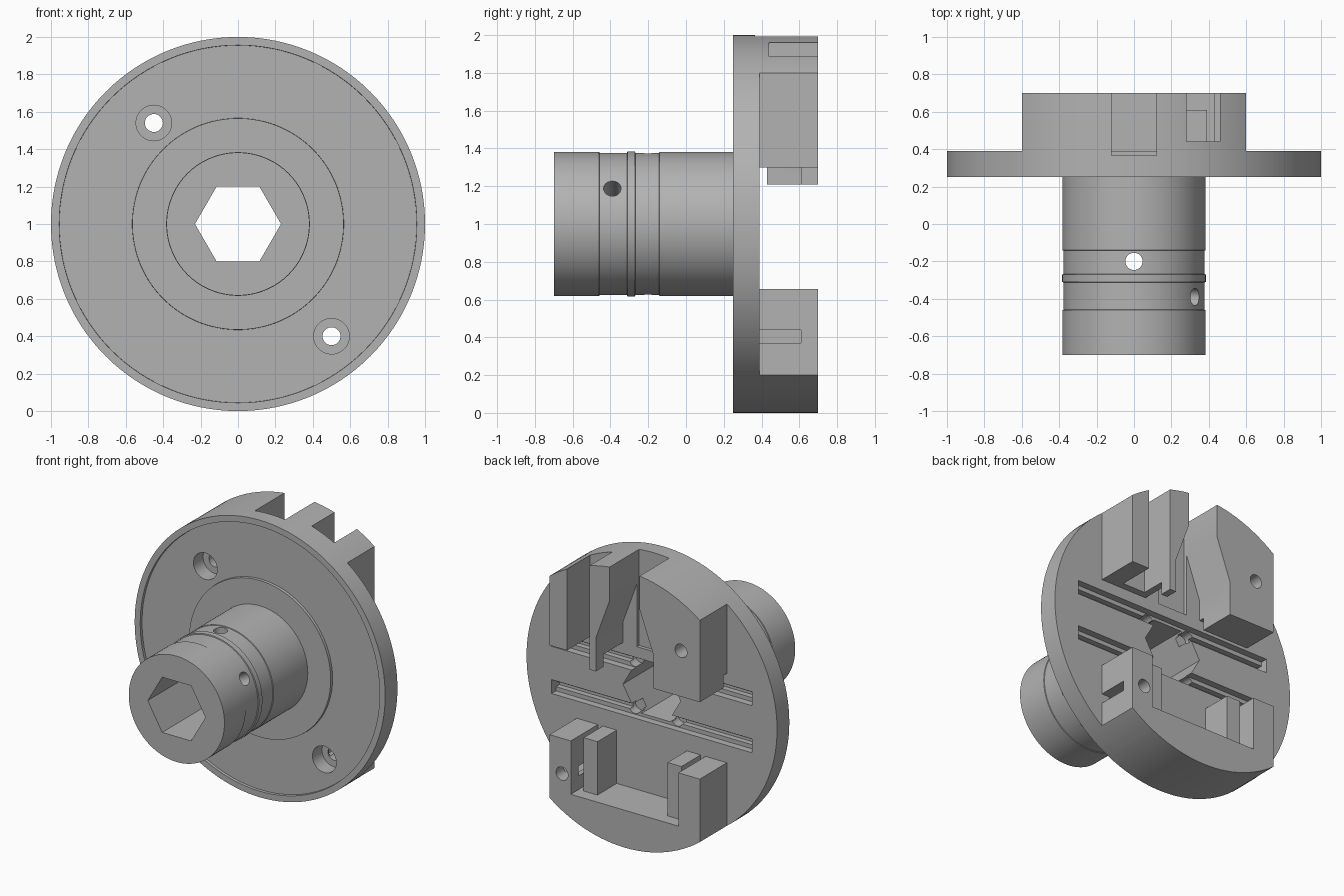
import bpy, bmesh, math
from mathutils import Matrix, Vector

cube = bpy.data.objects.get("Cube")
if cube:
    bpy.data.objects.remove(cube, do_unlink=True)

grey = bpy.data.materials.new("machined grey")
grey.use_nodes = True
grey.diffuse_color = (0.45, 0.45, 0.45, 1)
grey.node_tree.nodes["Principled BSDF"].inputs["Base Color"].default_value = (0.45, 0.45, 0.45, 1)


def add_object(name, bm):
    bmesh.ops.recalc_face_normals(bm, faces=bm.faces)
    mesh = bpy.data.meshes.new(name)
    bm.to_mesh(mesh)
    bm.free()
    mesh.materials.append(grey)
    obj = bpy.data.objects.new(name, mesh)
    bpy.context.collection.objects.link(obj)
    return obj


def prism(name, outline, y0, y1):
    """Extrude an (x, z) outline from y0 to y1."""
    bm = bmesh.new()
    face = bm.faces.new([bm.verts.new((x, y0, z)) for x, z in outline])
    ext = bmesh.ops.extrude_face_region(bm, geom=[face])
    verts = [v for v in ext["geom"] if isinstance(v, bmesh.types.BMVert)]
    bmesh.ops.translate(bm, vec=(0, y1 - y0, 0), verts=verts)
    return add_object(name, bm)


def box(name, x0, x1, y0, y1, z0, z1):
    return prism(name, [(x0, z0), (x1, z0), (x1, z1), (x0, z1)], y0, y1)


def ngon(r, sides=128, x=0, z=1):
    steps = [math.tau * i / sides for i in range(sides)]
    return [(x + r * math.cos(a), z + r * math.sin(a)) for a in steps]


def lathe(name, profile, sides=128):
    """Turn (radius, y) points about the main axis and cap both ends."""
    bm = bmesh.new()
    rings = [[bm.verts.new((x, y, z)) for x, z in ngon(r, sides)] for r, y in profile]
    for a, b in zip(rings, rings[1:]):
        for i in range(sides):
            j = (i + 1) % sides
            bm.faces.new((a[i], a[j], b[j], b[i]))
    bm.faces.new(rings[0])
    bm.faces.new(rings[-1])
    return add_object(name, bm)


def radial_hole(angle, y, length, offset):
    """Drill whose axis is tilted from vertical about the main axis."""
    rot = Matrix.Rotation(angle, 4, 'Y')
    m = Matrix.Translation((0, y, 1)) @ rot @ Matrix.Translation((0, 0, offset))
    bm = bmesh.new()
    bmesh.ops.create_cone(bm, cap_ends=True, segments=32, radius1=0.046,
                          radius2=0.046, depth=length, matrix=m)
    return add_object("drill", bm)


def combine(obj, tool, mode='DIFFERENCE'):
    mod = obj.modifiers.new("bool", 'BOOLEAN')
    mod.operation = mode
    mod.solver = 'EXACT'
    mod.object = tool
    bpy.context.view_layer.update()
    dg = bpy.context.evaluated_depsgraph_get()
    mesh = bpy.data.meshes.new_from_object(obj.evaluated_get(dg))
    obj.modifiers.clear()
    obj.data = mesh
    bpy.data.objects.remove(tool, do_unlink=True)


def hex_bore():
    return prism("hex_bore", ngon(0.23, 6), -1, 1)


BACK, TIP = 0.39, 0.70
BOLTS = [(-0.45, 1.54), (0.5, 0.4)]

# Flange disc with a shallow ring recess on its front
flange = lathe("flange", [(0.565, 0.25), (0.566, 0.27), (0.955, 0.27),
                          (0.956, 0.25), (1, 0.25), (1, BACK)])
combine(flange, hex_bore())
for z in (0.83, 1.17):
    # Long stepped grooves across the back
    combine(flange, box("groove", -0.8, 0.8, 0.34, 0.5, z - 0.05, z + 0.05))
    combine(flange, box("deep_groove", -0.8, 0.8, 0.30, 0.5, z - 0.02, z + 0.02))
    for x in (-0.17, 0.17):
        combine(flange, prism("pin_hole", ngon(0.045, 24, x, z), 0.27, 0.6))
combine(flange, box("channel_floor", -0.12, 0.12, 0.365, 0.5, 1.3, 2.1))

# Hub with shallow turned bands
hub = lathe("hub", [(0.382, -0.70), (0.382, -0.46), (0.377, -0.458), (0.377, -0.312),
                    (0.384, -0.31), (0.384, -0.27), (0.377, -0.268),
                    (0.377, -0.142), (0.382, -0.14), (0.382, 0.25)])
combine(hub, hex_bore())
combine(hub, radial_hole(0, -0.2, 1.2, 0))
combine(hub, radial_hole(math.radians(60), -0.39, 0.5, 0.3))

# Upper jaw pieces
upper_wide = prism("upper_wide_block", [(-0.6, 1.21), (-0.23, 1.21), (-0.23, 1.45),
                                        (-0.12, 1.75), (-0.12, 2.1), (-0.6, 2.1)], BACK, TIP)
combine(upper_wide, box("undercut", -0.7, 0, 0.3, 0.43, 1.1, 1.30))
tooth = prism("upper_tooth", [(0.28, 1.21), (0.23, 1.21), (0.23, 1.45),
                              (0.12, 1.75), (0.12, 2.1), (0.28, 2.1)], BACK, TIP)
combine(tooth, box("undercut", 0.1, 0.4, 0.3, 0.61, 1.1, 1.30))
pieces = [
    upper_wide, tooth,
    box("upper_narrow_post", 0.46, 0.6, BACK, TIP, 1.30, 2.1),
    box("upper_slot_floor", 0.28, 0.46, BACK, 0.44, 1.30, 2.1),
]

# Lower jaw: mirrored posts and ribs joined by a bottom ledge
for side, s in (("left", 1), ("right", -1)):
    post = box(side + "_lower_post", *sorted((s * 0.43, s * 0.6)), BACK, TIP, -0.1, 0.655)
    if s > 0:
        combine(post, box("slit", 0.3, 0.7, 0.3, 0.61, 0.37, 0.44))
    pieces.append(post)
    pieces.append(box(side + "_lower_rib", *sorted((s * 0.28, s * 0.39)),
                      BACK, 0.61, 0.27, 0.655))
pieces.append(box("lower_ledge", -0.43, 0.43, BACK, TIP, -0.1, 0.27))

# Trim the jaws to the round outline
for piece in pieces:
    combine(piece, prism("trim", ngon(1), 0, 1), 'INTERSECT')

# Counterbored bolt holes through the flange and the jaws
for (x, z), jaw in zip(BOLTS, (upper_wide, pieces[4])):
    combine(flange, prism("bolt_hole", ngon(0.048, 32, x, z), 0, 1))
    combine(flange, prism("counterbore", ngon(0.095, 48, x, z), 0, 0.38))
    combine(jaw, prism("bolt_hole", ngon(0.048, 32, x, z), 0, 1))

# Smooth the turned surfaces, keep edges sharp
bpy.ops.object.select_all(action='DESELECT')
for obj in [flange, hub] + pieces:
    obj.select_set(True)
bpy.context.view_layer.objects.active = flange
bpy.ops.object.shade_smooth_by_angle(angle=math.radians(25))
